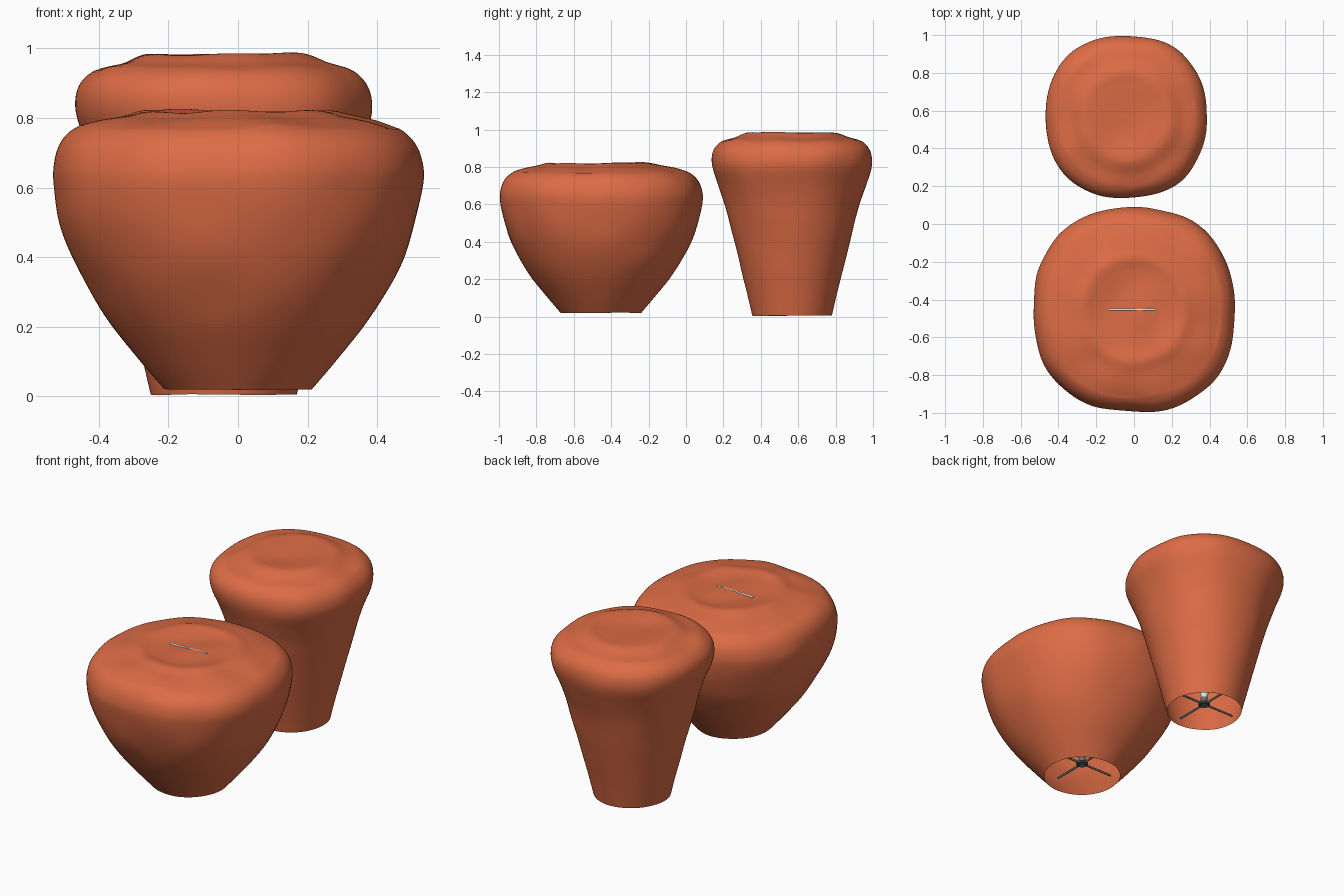
import bpy, bmesh, math
from mathutils import Vector, noise

if "Cube" in bpy.data.objects:
    bpy.data.objects.remove(bpy.data.objects["Cube"])


def material(name, col):
    m = bpy.data.materials.new(name)
    m.diffuse_color = (*col, 1)
    m.use_nodes = True
    m.node_tree.nodes["Principled BSDF"].inputs["Base Color"].default_value = m.diffuse_color
    return m


ORANGE = material("orange fabric", (0.72, 0.15, 0.06))
METAL = material("dark metal", (0.13, 0.15, 0.16))
WHITE = material("bulb white", (0.8, 0.8, 0.8))


def smooth_profile(pts, steps=6):
    # Catmull-Rom through (radius, height) points
    out = []
    p = [pts[0]] + pts + [pts[-1]]
    for i in range(1, len(p) - 2):
        a, b, c, d = (Vector(q) for q in p[i - 1:i + 3])
        for k in range(steps):
            t = k / steps
            out.append(0.5 * (2 * b + (c - a) * t + (2 * a - 5 * b + 4 * c - d) * t * t
                              + (3 * b - a - 3 * c + d) * t ** 3))
    out.append(Vector(pts[-1]))
    return out


def shade(name, cx, cy, pts, square, seed, sides=96):
    # fabric shade: lathe that turns from round at the foot to rounded square
    bm = bmesh.new()
    prof = smooth_profile(pts)
    rmax = max(p[0] for p in pts)
    rows = []
    for r, z in prof[:-1]:
        n = 2 + square * min(1, max(0, (r - 0.22) / (rmax - 0.22)))
        row = []
        for i in range(sides):
            a = math.tau * i / sides
            c, s = math.cos(a), math.sin(a)
            k = r / (abs(c) ** n + abs(s) ** n) ** (1 / n)
            co = Vector((k * c, k * s * 1.012, z))
            w = noise.noise(co * 5 + Vector((seed, 0, 0)))
            soft = min(1, z / 0.25)
            kk = 1 + 0.018 * w * soft
            co.x *= kk
            co.y *= kk
            co.z += w * (0.004 + 0.006 * (z > prof[-1][1] - 0.03))
            row.append(bm.verts.new(co))
        rows.append(row)
    for lo, hi in zip(rows, rows[1:]):
        for i in range(sides):
            j = (i + 1) % sides
            bm.faces.new((lo[i], lo[j], hi[j], hi[i]))
    tip = bm.verts.new((0, 0, prof[-1][1]))
    for i in range(sides):
        bm.faces.new((rows[-1][i], rows[-1][(i + 1) % sides], tip))
    for f in bm.faces:
        f.smooth = True
    me = bpy.data.meshes.new(name)
    bm.to_mesh(me)
    bm.free()
    ob = bpy.data.objects.new(name, me)
    ob.location = (cx, cy, 0)
    me.materials.append(ORANGE)
    bpy.context.collection.objects.link(ob)


def finish(name, mat):
    ob = bpy.context.object
    ob.name = name
    ob.data.materials.append(mat)
    bpy.ops.object.shade_smooth_by_angle()
    return ob


def rod(name, a, b, r, mat):
    a, b = Vector(a), Vector(b)
    bpy.ops.mesh.primitive_cylinder_add(vertices=16, radius=r, depth=(b - a).length,
                                        location=(a + b) / 2)
    finish(name, mat).rotation_euler = (b - a).to_track_quat('Z', 'Y').to_euler()


def fitting(name, cx, cy, z, reach):
    # four-arm spider with hub ring, socket and bulb
    for i in range(4):
        a = math.pi / 2 * i
        d = Vector((math.cos(a), math.sin(a), 0))
        c = Vector((cx, cy, z))
        rod(name + "_arm", c + d * 0.025, c + d * reach, 0.006, METAL)
    bpy.ops.mesh.primitive_torus_add(location=(cx, cy, z), major_radius=0.026, minor_radius=0.008,
                                     major_segments=32, minor_segments=10)
    finish(name + "_hub_ring", METAL)
    rod(name + "_socket", (cx, cy, z), (cx, cy, z + 0.04), 0.02, METAL)
    bpy.ops.mesh.primitive_uv_sphere_add(segments=24, ring_count=12, radius=0.03,
                                         location=(cx, cy, z + 0.08))
    finish(name + "_bulb", WHITE).scale = (0.8, 0.8, 1.7)


# wide front lamp
shade("wide_shade", 0, -0.455,
      [(0.212, 0.02), (0.28, 0.1), (0.36, 0.2), (0.425, 0.3), (0.476, 0.4), (0.51, 0.5),
       (0.53, 0.6), (0.532, 0.66), (0.515, 0.72), (0.475, 0.765), (0.41, 0.79), (0.33, 0.806),
       (0.27, 0.82), (0.21, 0.812), (0.14, 0.806), (0.06, 0.805), (0, 0.805)], 0.32, 1.3)
fitting("wide_fitting", 0, -0.455, 0.10, 0.21)

# tall back lamp
shade("tall_shade", -0.041, 0.567,
      [(0.21, 0.006), (0.232, 0.1), (0.256, 0.2), (0.28, 0.3), (0.305, 0.4), (0.33, 0.5),
       (0.356, 0.6), (0.388, 0.7), (0.419, 0.79), (0.425, 0.85), (0.41, 0.9), (0.37, 0.938),
       (0.3, 0.958), (0.235, 0.982), (0.17, 0.98), (0.09, 0.974), (0, 0.972)], 0.25, 7.1)
fitting("tall_fitting", -0.041, 0.567, 0.05, 0.205)

# upper frame bar poking through the front shade
rod("top_frame_bar", (-0.13, -0.453, 0.804), (0.11, -0.453, 0.808), 0.006, WHITE)
